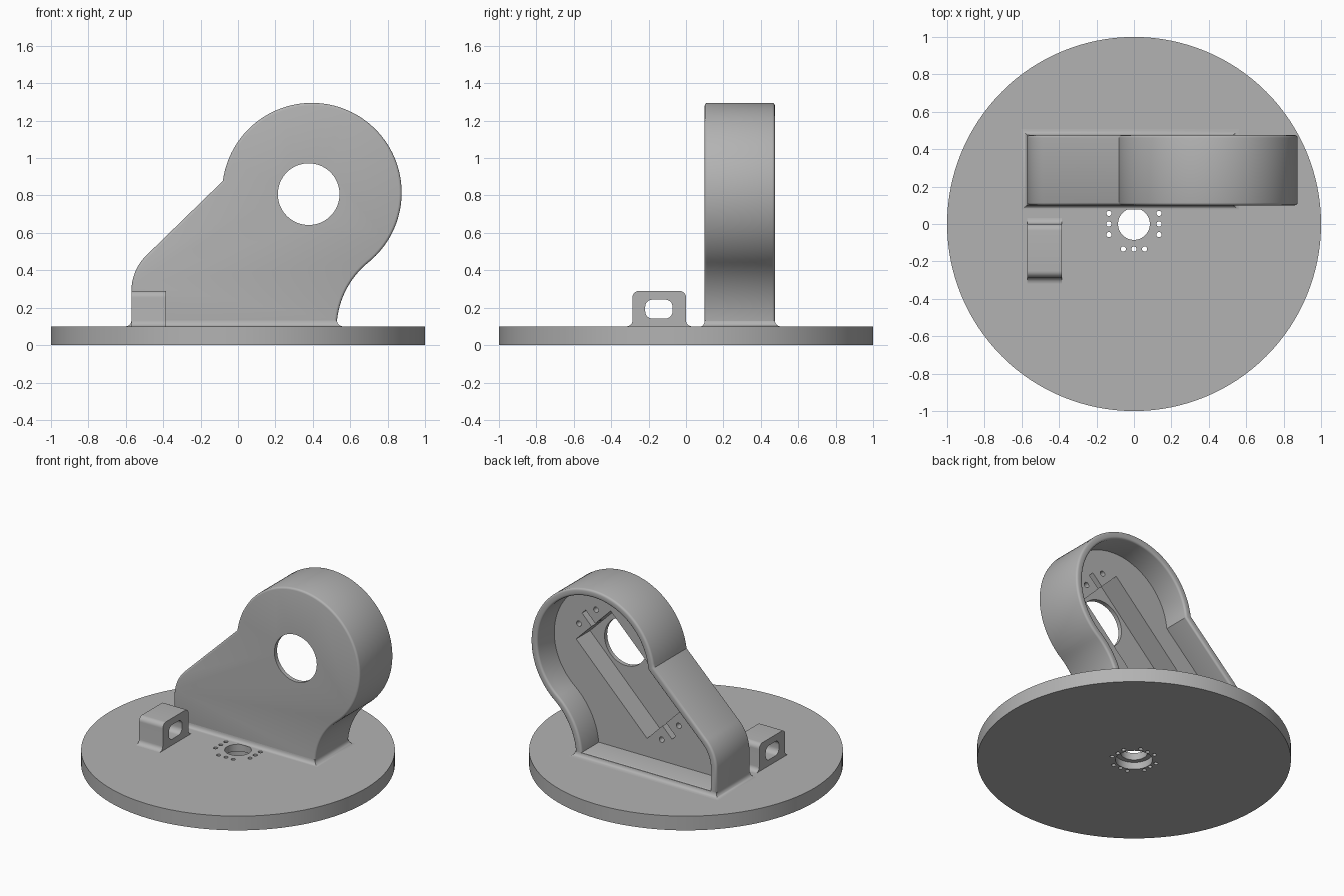
import bpy, bmesh, math
from mathutils import Vector, Matrix

if "Cube" in bpy.data.objects:
    bpy.data.objects.remove(bpy.data.objects["Cube"])

grey = bpy.data.materials.new("plain grey")
grey.diffuse_color = (0.45, 0.45, 0.45, 1)
grey.use_nodes = True
grey.node_tree.nodes["Principled BSDF"].inputs["Base Color"].default_value = grey.diffuse_color


def loft(name, loops):
    """Skin a stack of equal-length loops and cap both ends."""
    bm = bmesh.new()
    rings = [[bm.verts.new(p) for p in loop] for loop in loops]
    for a, b in zip(rings, rings[1:]):
        n = len(a)
        for i in range(n):
            bm.faces.new((a[i], a[(i + 1) % n], b[(i + 1) % n], b[i]))
    bm.faces.new(rings[0])
    bm.faces.new(rings[-1])
    bmesh.ops.recalc_face_normals(bm, faces=bm.faces)
    me = bpy.data.meshes.new(name)
    bm.to_mesh(me)
    bm.free()
    me.materials.append(grey)
    ob = bpy.data.objects.new(name, me)
    bpy.context.collection.objects.link(ob)
    return ob


def arc(cx, cy, r, a0, a1, n):
    return [(cx + r * math.cos(math.radians(a0 + (a1 - a0) * i / n)),
             cy + r * math.sin(math.radians(a0 + (a1 - a0) * i / n))) for i in range(n + 1)]


def circle(cx, cy, r, n=32):
    return arc(cx, cy, r, 0, 360, n)[:-1]


PLACE = {"x": lambda p, d: (d, p[0], p[1]),
         "y": lambda p, d: (p[0], d, p[1]),
         "z": lambda p, d: (p[0], p[1], d)}


def prism(name, pts, axis, a, b):
    return loft(name, [[PLACE[axis](p, d) for p in pts] for d in (a, b)])


def cut(ob, cutters):
    bpy.context.view_layer.objects.active = ob
    for c in cutters:
        m = ob.modifiers.new("cut", 'BOOLEAN')
        m.operation, m.solver, m.object = 'DIFFERENCE', 'EXACT', c
        bpy.ops.object.modifier_apply(modifier=m.name)
        bpy.data.objects.remove(c)


def inset(pts, d):
    """Mitred inward offset of a counter-clockwise outline."""
    out = []
    for i, p in enumerate(pts):
        p, q, r = Vector(p), Vector(pts[i - 1]), Vector(pts[(i + 1) % len(pts)])
        e, f = (p - q).normalized(), (r - p).normalized()
        n1, n2 = Vector((-e.y, e.x)), Vector((-f.y, f.x))
        out.append(p + (n1 + n2) * (d / (1 + n1.dot(n2))))
    return out


# round base plate with stepped centre hole and small screw holes
base = prism("base_plate", circle(0, 0, 1, 128), "z", 0, 0.1)
cutters = [prism("cutter", circle(0, 0, 0.085, 48), "z", -0.1, 0.2),
           prism("cutter", circle(0, 0, 0.118, 48), "z", -0.1, 0.05)]
for s in (-0.134, 0.134):
    for t in (-0.057, 0, 0.057):
        for x, y in ((s, t), (t, s)):
            cutters.append(prism("cutter", circle(x, y, 0.014, 16), "z", -0.1, 0.2))
cut(base, cutters)

# upright housing: outline in x/z, rounded rims, hollow from the back
outline = ([(-0.57, 0.085)] + arc(0.987, 0.085, 0.46, 180, 129, 16)
           + arc(0.395, 0.815, 0.48, -51, 172.5, 72)[1:]
           + arc(-0.305, 0.29, 0.265, 132.5, 180, 14))
B, FRONT, BACK, WALL, FLOOR = 0.014, 0.1, 0.475, 0.05, 0.285
steps = [(B * (1 - math.sin(a)), B * (1 - math.cos(a)))
         for a in (math.radians(30 * i) for i in range(4))]
section = [(o, FRONT + d) for o, d in steps]
section += [(o, BACK - d) for o, d in reversed(steps)]
section += [(WALL - o, BACK - d) for o, d in steps]
section.append((WALL, FLOOR))
housing = loft("upright_housing",
               [[(p[0], y, p[1]) for p in inset(outline, o)] for o, y in section])


# diagonal pocket, end slots, screw holes and round window
def diagonal(pts):
    k = math.sqrt(0.5)
    return [(0.245 + k * (u - v), 0.672 + k * (u + v)) for u, v in pts]


def rect(u, v):
    return diagonal([(-u, -v), (u, -v), (u, v), (-u, v)])


cutters = [prism("cutter", rect(0.39, 0.19), "y", 0.13, 0.4),
           prism("cutter", rect(0.495, 0.02), "y", 0.2, 0.4),
           prism("cutter", circle(0.378, 0.807, 0.165, 64), "y", 0, 0.25)]
for u in (-0.455, 0.455):
    for v in (-0.094, 0.094):
        cutters.append(prism("cutter", diagonal(circle(u, v, 0.019, 16)), "y", 0.16, 0.4))
cut(housing, cutters)

# concave fillet where the housing meets the base
loops = []
for i in range(7):
    a = math.radians(15 * i)
    o, z = 0.032 * (1 - math.sin(a)), 0.1 + 0.032 * (1 - math.cos(a))
    x0, x1, y0, y1 = -0.57 - o, 0.529 + o, FRONT - 0.7 * o, BACK + o
    loops.append([(x0, y0, z), (x1, y0, z), (x1, y1, z), (x0, y1, z)])
fillet = loft("housing_fillet", loops)

# small cable bracket with flared feet and a rounded slot
half = [(0.143 + 0.032 * (1 - math.sin(a)), 0.1 + 0.032 * (1 - math.cos(a)))
        for a in (math.radians(15 * i) for i in range(7))]
half += arc(0.108, 0.255, 0.035, 0, 90, 8)
profile = half + [(-y, z) for y, z in reversed(half)]
bracket = prism("cable_bracket", [(y - 0.143, z) for y, z in profile], "x", -0.57, -0.385)
slot = []
for y, z, a in ((-0.11, 0.205, 0), (-0.18, 0.205, 90), (-0.18, 0.18, 180), (-0.11, 0.18, 270)):
    slot += arc(y, z, 0.038, a, a + 90, 8)
cut(bracket, [prism("cutter", slot, "x", -0.7, -0.2)])

# smooth the curved faces, keep the edges sharp
for ob in (base, housing, fillet, bracket):
    bpy.ops.object.select_all(action='DESELECT')
    ob.select_set(True)
    bpy.context.view_layer.objects.active = ob
    bpy.ops.object.shade_smooth_by_angle(angle=math.radians(32))
